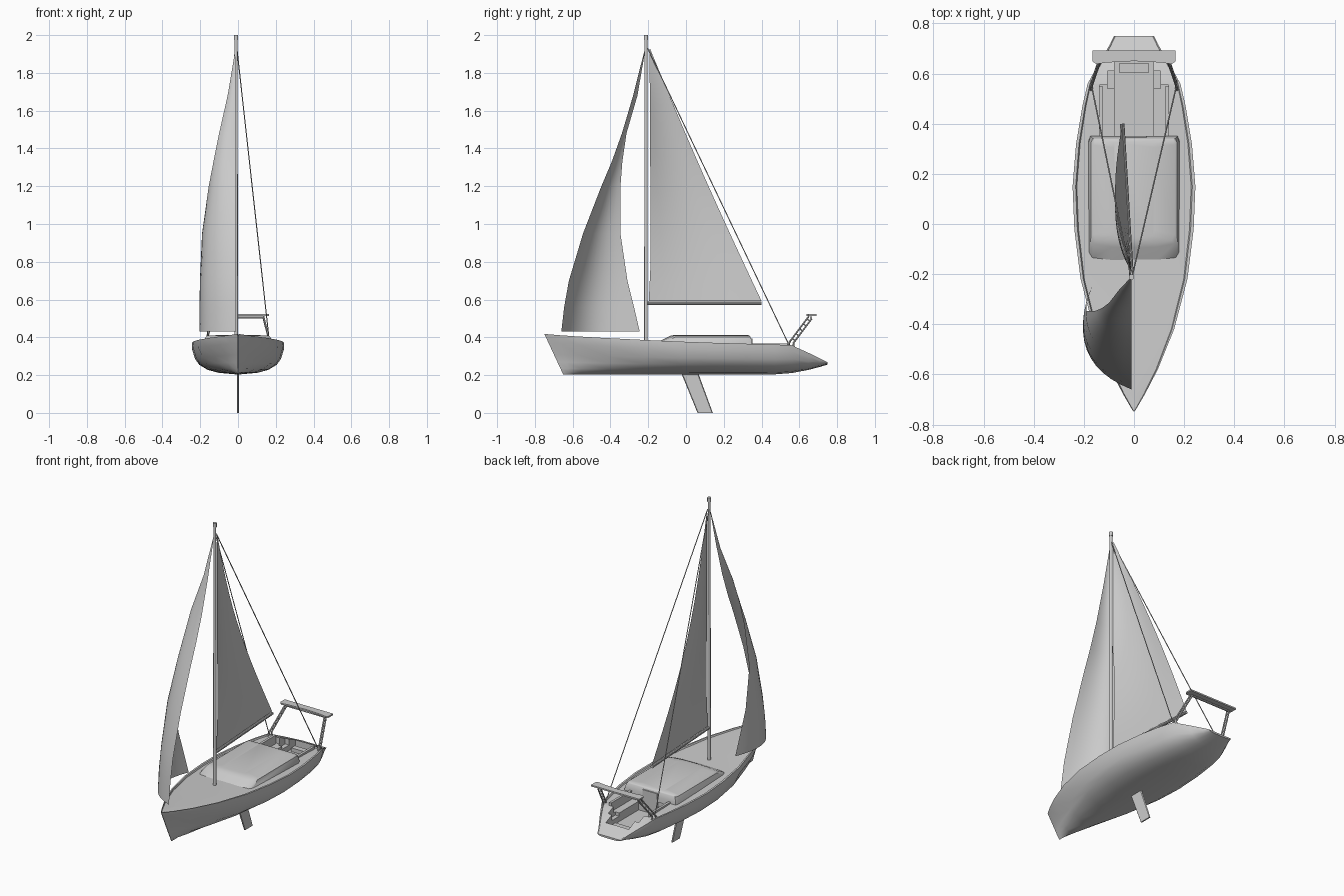
import bpy, bmesh, math
from mathutils import Vector

if "Cube" in bpy.data.objects:
    bpy.data.objects.remove(bpy.data.objects["Cube"])


def add(name, verts, faces, smooth=True, angle=35, fix=True):
    me = bpy.data.meshes.new(name)
    me.from_pydata(verts, [], faces)
    if fix:
        bm = bmesh.new()
        bm.from_mesh(me)
        bmesh.ops.recalc_face_normals(bm, faces=bm.faces)
        bm.to_mesh(me)
        bm.free()
    ob = bpy.data.objects.new(name, me)
    bpy.context.collection.objects.link(ob)
    if smooth:
        shade(ob, angle)
    return ob


def shade(ob, angle=35):
    bpy.ops.object.select_all(action='DESELECT')
    ob.select_set(True)
    bpy.context.view_layer.objects.active = ob
    bpy.ops.object.shade_smooth_by_angle(angle=math.radians(angle))


def loft(name, rings, **kw):
    """Closed rings joined into a capped skin."""
    n = len(rings[0])
    verts = [p for r in rings for p in r]
    faces = [(i * n + j, i * n + (j + 1) % n, (i + 1) * n + (j + 1) % n, (i + 1) * n + j)
             for i in range(len(rings) - 1) for j in range(n)]
    faces += [tuple(range(n)), tuple(range(len(verts) - n, len(verts)))]
    return add(name, verts, faces, **kw)


def tube(name, a, b, r, sides=8, r2=None):
    a, b = Vector(a), Vector(b)
    q = (b - a).to_track_quat('Z', 'Y')
    rings = []
    for p, rad in ((a, r), (b, r2 or r)):
        rings.append([p + q @ Vector((rad * math.cos(2 * math.pi * k / sides),
                                      rad * math.sin(2 * math.pi * k / sides), 0)) for k in range(sides)])
    return loft(name, rings)


def box(name, x, y, z):
    ring = lambda h: [(x[0], y[0], h), (x[1], y[0], h), (x[1], y[1], h), (x[0], y[1], h)]
    return loft(name, [ring(z[0]), ring(z[1])], smooth=False)


def grid(name, rows):
    n = len(rows[0])
    verts = [p for r in rows for p in r]
    faces = [(i * n + j, i * n + j + 1, (i + 1) * n + j + 1, (i + 1) * n + j)
             for i in range(len(rows) - 1) for j in range(n - 1)]
    return add(name, verts, faces, angle=60, fix=False)


# Hull stations: y, half width, sheer z, bottom z, stem rake, fullness
stations = [
    (-.75, .002, .418, .203, .10, 1.0), (-.68, .043, .412, .203, .065, .60),
    (-.58, .095, .405, .203, .03, .68), (-.42, .16, .396, .203, .01, .82),
    (-.22, .213, .386, .203, 0, .94), (-.02, .238, .377, .203, 0, 1.0),
    (.15, .245, .371, .203, 0, 1.0), (.32, .231, .366, .203, 0, 1.0),
    (.47, .206, .362, .204, 0, 1.0), (.56, .185, .358, .211, 0, 1.0),
    (.65, .135, .317, .228, 0, 1.0), (.71, .10, .288, .244, 0, 1.0),
    (.75, .08, .268, .256, 0, 1.0)]
rings = []
for y, w, zt, zb, rake, f in stations:
    h = zt - zb
    half = [(0, 1 - .02), (.93, 1 - .045), (.95, 1), (1, 1), (.99, .78), (.93 * f, .5),
            (.84 * f, .31), (.66 * f, .15), (.42 * f, .055), (0, 0)]
    pts = half + [(-a, b) for a, b in half[-2:0:-1]]
    rings.append([(a * w, y + rake * (1 - b), zb + b * h) for a, b in pts])
hull = loft('hull', rings, smooth=False)

# Cockpit: seat level, foot well and stern step cut into the hull
cuts = [((-.137, .137), (.345, .555), (.315, .5)),
        ((-.078, .078), (.35, .67), (.262, .5)),
        ((-.105, .105), (.54, .61), (.295, .5))]
for c in cuts:
    cutter = box('cutter', *c)
    cutter.hide_render = True
    m = hull.modifiers.new('cut', 'BOOLEAN')
    m.operation, m.solver, m.object = 'DIFFERENCE', 'EXACT', cutter
    bpy.context.view_layer.objects.active = hull
    bpy.ops.object.modifier_apply(modifier=m.name)
    bpy.data.objects.remove(cutter)
shade(hull, 32)

# Stern steps and seat-back coamings
box('stern_step_upper', (-.06, .06), (.605, .64), (.255, .285))
box('companionway_door', (-.05, .05), (.343, .352), (.27, .395))
for s, side in ((-1, 'left'), (1, 'right')):
    xs = sorted((s * .125, s * .14))
    box('seat_back_' + side, xs, (.35, .55), (.31, .368))

# Cabin roof with sloped, slightly bowed front
def cabin_ring(z, w, front, bow, back):
    xs = [-1, -.93, -.5, 0, .5, .93, 1]
    off = [.03, 0.006, -.007, -.01, -.007, .006, .03]
    ring = [(x * w, front + o * bow, z) for x, o in zip(xs, off)]
    return ring + [(w, back - .02, z), (w * .96, back, z), (-w * .96, back, z), (-w, back - .02, z)]


loft('cabin', [cabin_ring(.345, .182, -.155, 1, .352), cabin_ring(.375, .18, -.14, 1, .35),
               cabin_ring(.402, .172, -.085, 1, .342), cabin_ring(.409, .162, -.07, 1, .335),
               cabin_ring(.413, .08, -.05, .8, .325)])

# Keel fin, tapered plate
loft('keel', [[(-t, a, z), (0, a - t, z), (t, a, z), (t, b, z), (0, b + t, z), (-t, b, z)]
              for t, a, b, z in ((.005, -.02, .06, .21), (.004, .065, .138, 0))])

# Mast, masthead cap and boom
tube('mast', (-.01, -.212, .37), (-.01, -.212, 2.0), .0095, 12, .008)
tube('masthead_cap', (-.01, -.212, 1.975), (-.01, -.212, 2.0), .011, 12)
tube('boom', (-.01, -.205, .58), (-.047, .4, .58), .009, 10)

# Mainsail: bellied triangle between mast and boom end
rows = []
for i in range(15):
    v = i / 14
    z = .592 + v * 1.335
    lx = -.01 - .037 * (1 - v) - .045 * math.sin(math.pi * v)
    ly = .4 + (-.19 - .4) * v - .012 * math.sin(math.pi * v)
    luff = -.197 + .012 * min(1, v * 6) - .008 * v
    belly = -.022 * math.sin(math.pi * min(1, v * 1.1)) if v < .9 else 0
    rows.append([(-.01 + (lx + .01) * u + belly * 4 * u * (1 - u), luff + (ly - luff) * u, z)
                 for u in [k / 8 for k in range(9)]])
grid('mainsail', rows)

# Headsail: each row is a curve from luff y, through control x/y, to leech x/y
jib = [(.43, -.66, -.29, -.55, -.165, -.245), (.56, -.645, -.275, -.545, -.178, -.275),
       (.70, -.62, -.25, -.53, -.19, -.31), (.95, -.545, -.20, -.50, -.19, -.347),
       (1.2, -.448, -.14, -.435, -.155, -.347), (1.33, -.393, -.105, -.395, -.13, -.337),
       (1.48, -.338, -.07, -.345, -.10, -.315), (1.68, -.28, -.04, -.28, -.055, -.257),
       (1.93, -.217, -.012, -.217, -.013, -.214)]
rows = []
for z, ly, cx, cy, ex, ey in jib:
    row = []
    for k in range(13):
        t = k / 12
        a, b, c = (1 - t) ** 2, 2 * t * (1 - t), t * t
        row.append((a * -.01 + b * cx + c * ex, a * ly + b * cy + c * ey, z))
    rows.append(row)
grid('headsail', rows)

# Stern arch legs (ladder trusses) and backstays on both sides
for s, side in ((-1, 'left'), (1, 'right')):
    a, b = Vector((s * .168, .56, .375)), Vector((s * .135, .658, .505))
    n = Vector((0, -.8, .6)) * .010
    tube('arch_rail_front_' + side, a + n, b + n, .0045)
    tube('arch_rail_rear_' + side, a - n, b - n, .0045)
    for k in range(5):
        p = a.lerp(b, .1 + k * .2)
        tube(f'arch_rung_{side}_{k}', p + n, p - n, .004, 6)
    tube('arch_foot_front_' + side, a + n, (s * .172, .535, .352), .005)
    tube('arch_foot_rear_' + side, a - n, (s * .168, .572, .345), .005)
    tube('backstay_' + side, (-.01 + s * .004, -.203, 1.93), (s * .168, .545, .36), .0028, 6)

# Arch top plate with swept ends, and the bar under it
outline = [(-.165, .692), (-.165, .648), (-.15, .638), (-.11, .644), (0, .65),
           (.11, .644), (.15, .638), (.165, .648), (.165, .692)]
loft('arch_top_plate', [[(x, y, z) for x, y in outline] for z in (.514, .523)])
tube('arch_crossbar', (-.14, .662, .505), (.14, .662, .505), .006)
